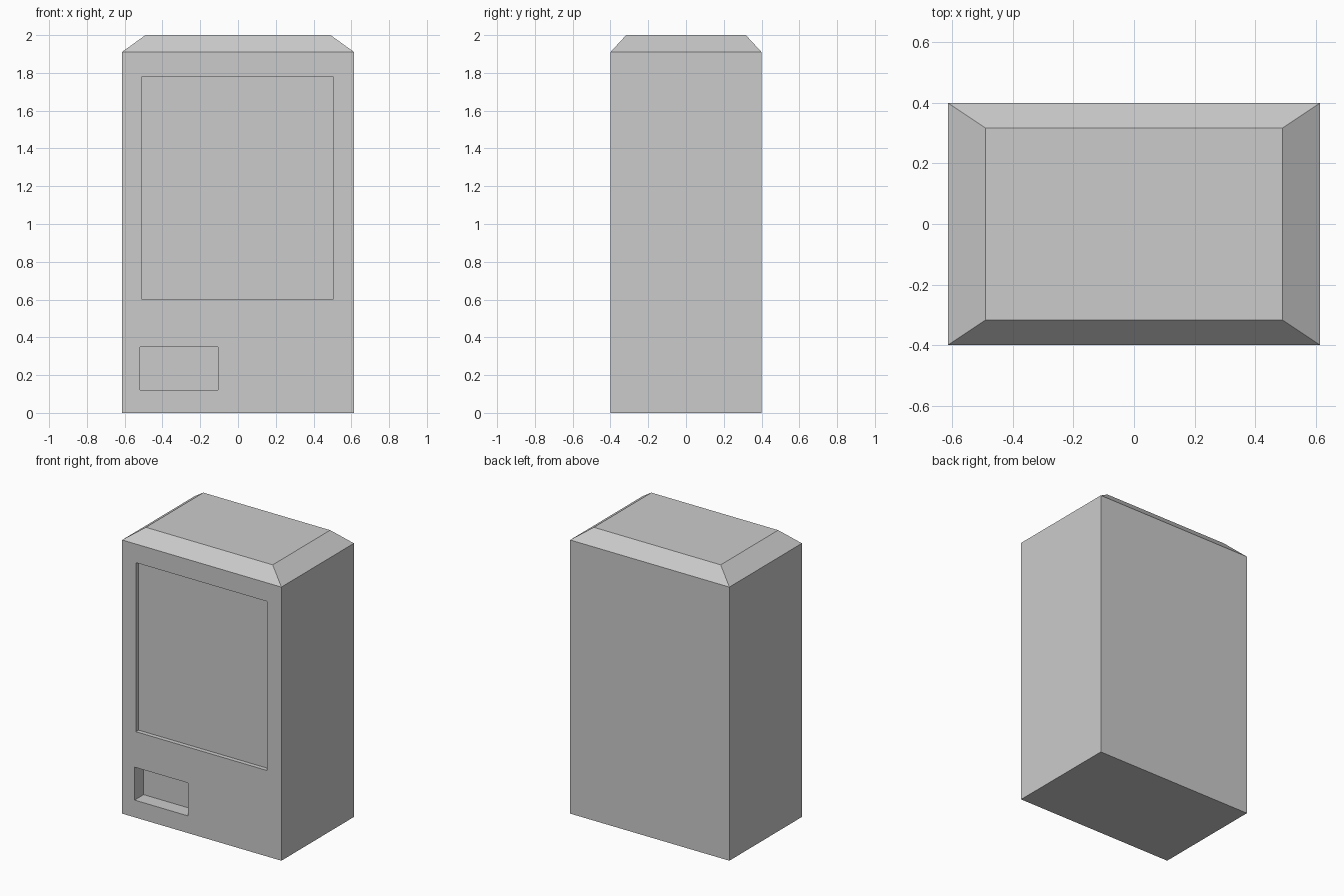
import bpy, bmesh

if "Cube" in bpy.data.objects:
    bpy.data.objects.remove(bpy.data.objects["Cube"])


def make_object(name, bm):
    bmesh.ops.recalc_face_normals(bm, faces=bm.faces)
    mesh = bpy.data.meshes.new(name)
    bm.to_mesh(mesh)
    bm.free()
    obj = bpy.data.objects.new(name, mesh)
    bpy.context.collection.objects.link(obj)
    return obj


# Cabinet: rectangular rings stacked upwards, with a sloped top edge
def make_cabinet(sections):
    bm = bmesh.new()
    rings = [[bm.verts.new((sx * x, sy * y, z))
              for sx, sy in ((-1, -1), (1, -1), (1, 1), (-1, 1))]
             for x, y, z in sections]
    for low, high in zip(rings, rings[1:]):
        for i in range(4):
            j = (i + 1) % 4
            bm.faces.new((low[i], low[j], high[j], high[i]))
    bm.faces.new(rings[0])
    bm.faces.new(rings[-1])
    return make_object("cabinet", bm)


# Box-shaped recess cut into the front face
def cut_recess(target, name, x0, x1, z0, z1, depth, front=-0.4, margin=0.1):
    bm = bmesh.new()
    bmesh.ops.create_cube(bm, size=1)
    bmesh.ops.scale(bm, vec=(x1 - x0, depth + margin, z1 - z0), verts=bm.verts)
    bmesh.ops.translate(bm, verts=bm.verts, vec=(
        (x0 + x1) / 2, front + (depth - margin) / 2, (z0 + z1) / 2))
    cutter = make_object(name + "_cutter", bm)
    cutter.hide_render = True
    cutter.hide_set(True)
    mod = target.modifiers.new(name, 'BOOLEAN')
    mod.operation = 'DIFFERENCE'
    mod.solver = 'EXACT'
    mod.object = cutter


cabinet = make_cabinet([(0.615, 0.4, 0), (0.615, 0.4, 1.91), (0.49, 0.317, 2.0)])

# Display window and dispensing slot
cut_recess(cabinet, "display_window", -0.508, 0.503, 0.60, 1.78, 0.03)
cut_recess(cabinet, "dispensing_slot", -0.518, -0.106, 0.12, 0.35, 0.10)
